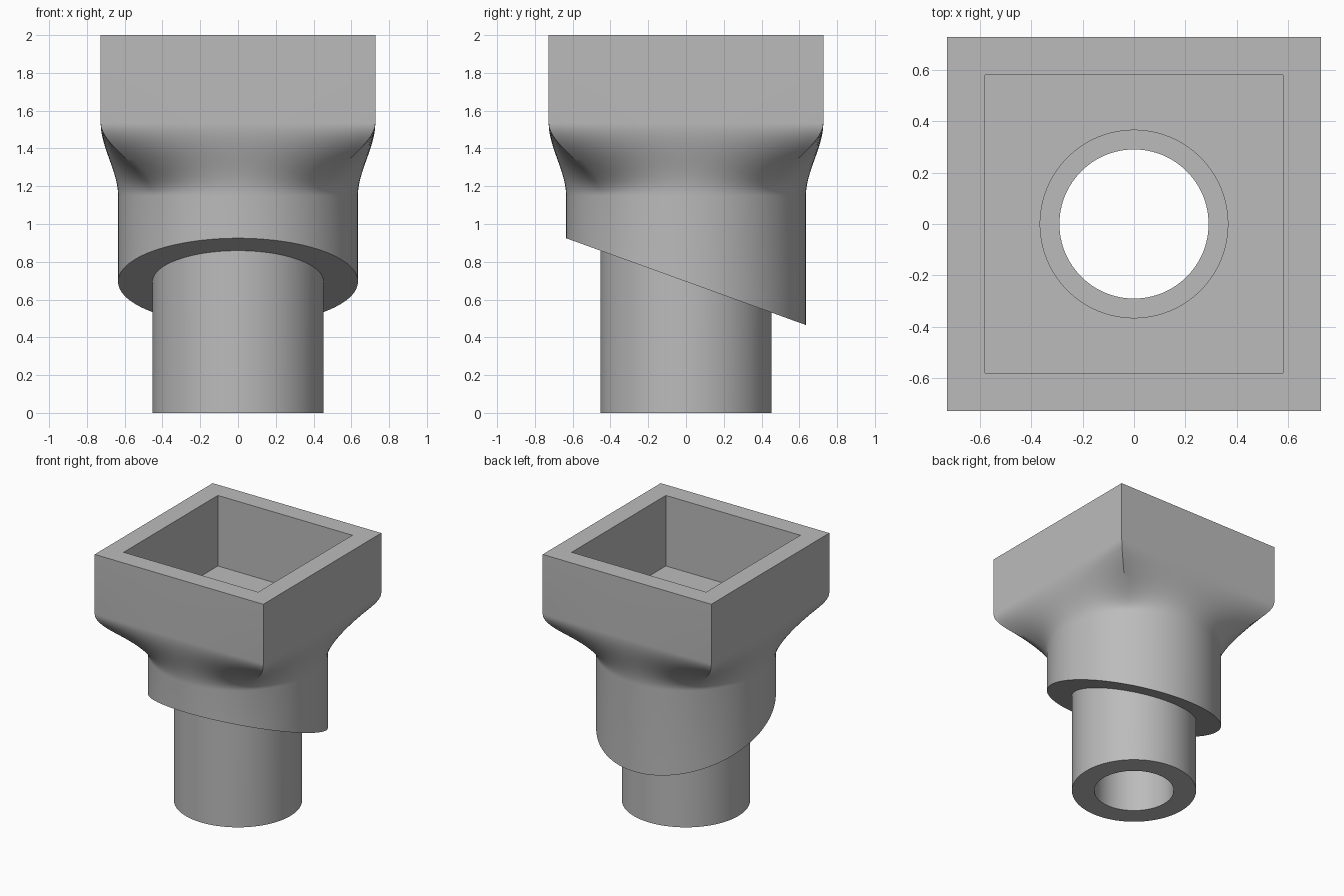
import bpy, bmesh
from math import sin, cos, tau, pi, radians

if "Cube" in bpy.data.objects:
    bpy.data.objects.remove(bpy.data.objects["Cube"], do_unlink=True)

SEGMENTS = 128
BOX, COLLAR, SPIGOT = 0.727, 0.635, 0.453      # outer half widths and radii
SOCKET, COUNTERBORE, BORE = 0.58, 0.365, 0.29  # inner half width and radii


def slant(y):
    """Height of the sloping underside of the collar."""
    return 0.695 - 0.362 * y


def circle(radius, i):
    a = tau * i / SEGMENTS + pi / 4
    return radius * cos(a), radius * sin(a)


def square(half, i):
    """Point i of a square, starting at a corner and evenly spaced."""
    side, step = divmod(i, SEGMENTS // 4)
    x, y = half * (1 - 8 * step / SEGMENTS), half
    for _ in range(side):
        x, y = -y, x
    return x, y


def ring(bm, outline, z):
    verts = []
    for i in range(SEGMENTS):
        x, y = outline(i)
        verts.append(bm.verts.new((x, y, z(y) if callable(z) else z)))
    return verts


def blend(t):
    """Outline part way from the round collar to the square box."""
    s = t * t * (3 - 2 * t)

    def outline(i):
        return [a + (b - a) * s for a, b in zip(circle(COLLAR, i), square(BOX, i))]
    return outline


def round_at(radius):
    return lambda i: circle(radius, i)


def square_at(half):
    return lambda i: square(half, i)


# Sections in order: collar, flare and box outside, then down the inside
# and back up the spigot to the sloping underside
STEPS = 28
sections = [(round_at(COLLAR), slant)]
sections += [(blend(k / STEPS), 1.15 + 0.385 * k / STEPS) for k in range(STEPS + 1)]
sections += [
    (square_at(BOX), 2.0),
    (square_at(SOCKET), 2.0),
    (square_at(SOCKET), 1.45),
    (round_at(COUNTERBORE), 1.45),
    (round_at(COUNTERBORE), 0.7),
    (round_at(BORE), 0.7),
    (round_at(BORE), 0.0),
    (round_at(SPIGOT), 0.0),
    (round_at(SPIGOT), slant),
]

bm = bmesh.new()
rings = [ring(bm, outline, z) for outline, z in sections]
for low, high in zip(rings, rings[1:] + rings[:1]):
    for i in range(SEGMENTS):
        j = (i + 1) % SEGMENTS
        bm.faces.new((low[i], low[j], high[j], high[i]))
bmesh.ops.recalc_face_normals(bm, faces=bm.faces)
mesh = bpy.data.meshes.new("square_to_round_adapter")
bm.to_mesh(mesh)
bm.free()

adapter = bpy.data.objects.new("square_to_round_adapter", mesh)
bpy.context.collection.objects.link(adapter)

# Plain grey material
grey = bpy.data.materials.new("light_grey")
grey.use_nodes = True
grey.diffuse_color = (0.5, 0.5, 0.5, 1)
grey.node_tree.nodes["Principled BSDF"].inputs["Base Color"].default_value = grey.diffuse_color
mesh.materials.append(grey)

bpy.ops.object.select_all(action="DESELECT")
adapter.select_set(True)
bpy.context.view_layer.objects.active = adapter
bpy.ops.object.shade_smooth_by_angle(angle=radians(30))
